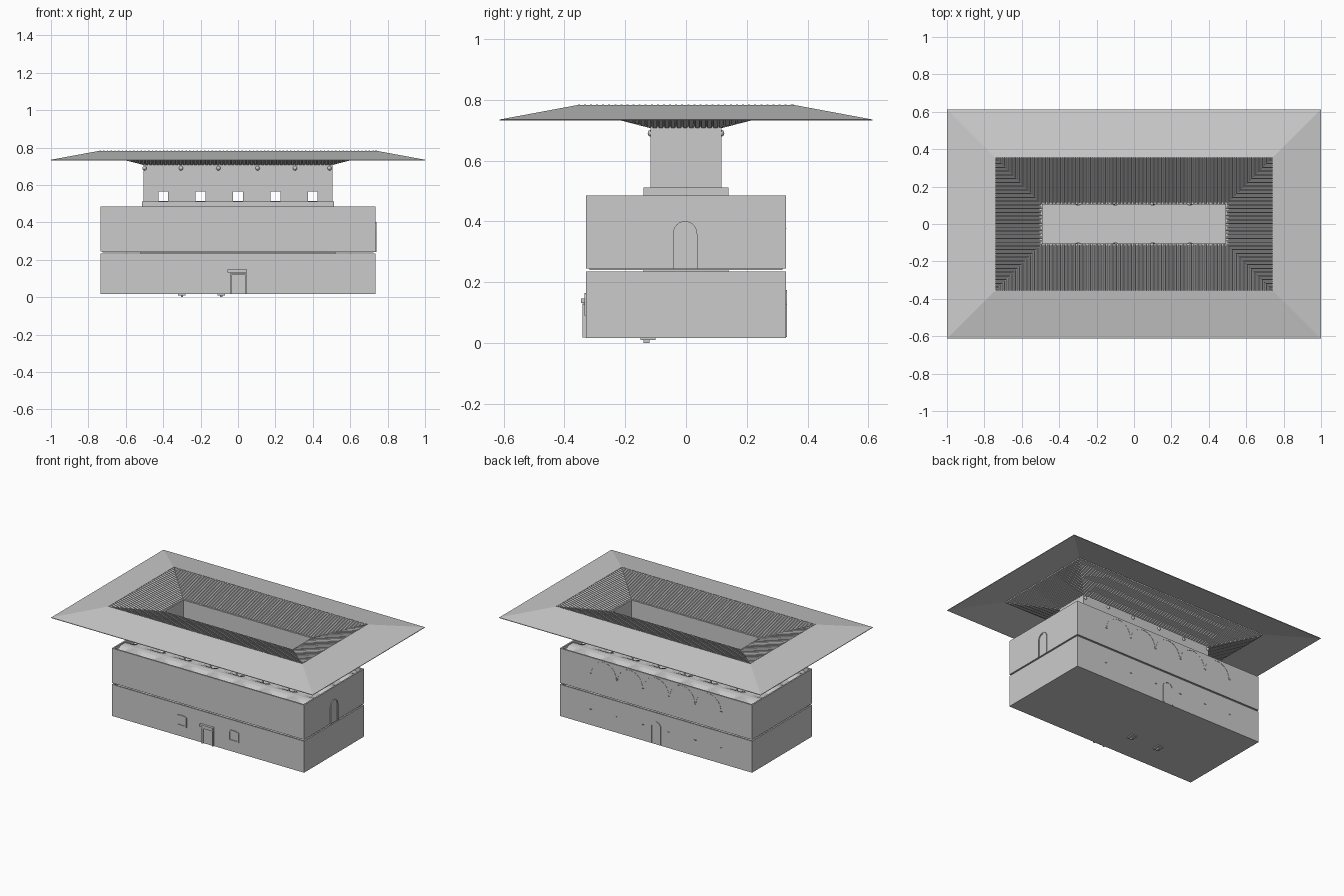
import bpy, bmesh, math
from mathutils import Matrix

if "Cube" in bpy.data.objects:
    bpy.data.objects.remove(bpy.data.objects["Cube"])


def make(name, verts, faces, thick=0, offset=-1):
    me = bpy.data.meshes.new(name)
    me.from_pydata(verts, [], faces)
    ob = bpy.data.objects.new(name, me)
    bpy.context.collection.objects.link(ob)
    if thick:
        m = ob.modifiers.new("thickness", 'SOLIDIFY')
        m.thickness, m.offset = thick, offset
    return ob


def from_bm(name, bm):
    ob = make(name, [], [])
    bm.to_mesh(ob.data)
    bm.free()
    return ob


def add_box(bm, x0, x1, y0, y1, z0, z1):
    m = (Matrix.Translation(((x0 + x1) / 2, (y0 + y1) / 2, (z0 + z1) / 2))
         @ Matrix.Diagonal((x1 - x0, y1 - y0, z1 - z0, 1)))
    bmesh.ops.create_cube(bm, size=1, matrix=m)


def box(name, *b):
    bm = bmesh.new()
    add_box(bm, *b)
    return from_bm(name, bm)


def ring(name, ox, oy, ix, iy, z0, z1):
    """Rectangular ring with an open middle."""
    v = [(sx * a, sy * b, z) for z in (z0, z1) for a, b in ((ox, oy), (ix, iy))
         for sx, sy in ((-1, -1), (1, -1), (1, 1), (-1, 1))]
    f = []
    for i in range(4):
        j = (i + 1) % 4
        f += [(i, j, 8 + j, 8 + i), (4 + j, 4 + i, 12 + i, 12 + j),
              (8 + i, 8 + j, 12 + j, 12 + i), (j, i, 4 + i, 4 + j)]
    return make(name, v, f)


def arch_profile(w, h, rise, n=12):
    pts = [(w / 2, 0)]
    pts += [(w / 2 * math.cos(math.pi * k / n), h - rise + rise * math.sin(math.pi * k / n))
            for k in range(n + 1)]
    return pts + [(-w / 2, 0)]


def opening(name, loc, angle, w, h, rise, depth, bar=0.008, sill=False):
    """Framed opening set on a wall; angle 0 faces -y."""
    out = arch_profile(w, h, rise)
    inn = arch_profile(w - 2 * bar, h - bar, max(rise - bar, 0.001))
    if sill:
        inn[0], inn[-1] = (inn[0][0], bar), (inn[-1][0], bar)
    n = len(out)
    v = [(x, 0, z) for x, z in out + inn]
    f = [(i, i + 1, n + i + 1, n + i) for i in range(n - 1)]
    if sill:
        f.append((n - 1, 0, n, 2 * n - 1))
    fr = make(name + "_frame", v, f, depth * 2, 0)
    pn = make(name + "_panel", [(x, -depth * 0.3, z) for x, z in inn], [tuple(range(n))])
    for o in (fr, pn):
        o.location, o.rotation_euler = loc, (0, 0, angle)


XS = [-0.725, -0.5, -0.3, -0.1, 0.1, 0.3, 0.5, 0.725]
YS = [-0.32, -0.12, 0.12, 0.32]


def vaults(name, spring, rise, n=12):
    """Groin vaults over every bay around the open court."""
    v, f = [], []
    for i in range(7):
        for j in range(3):
            if j == 1 and 0 < i < 6:
                continue
            b = len(v)
            for p in range(n + 1):
                for q in range(n + 1):
                    a, c = math.pi * p / n, math.pi * q / n
                    x = (XS[i] + XS[i + 1]) / 2 - math.cos(a) * (XS[i + 1] - XS[i]) / 2
                    y = (YS[j] + YS[j + 1]) / 2 - math.cos(c) * (YS[j + 1] - YS[j]) / 2
                    v.append((x, y, spring + rise * max(math.sin(a), math.sin(c))))
            for p in range(n):
                for q in range(n):
                    k = b + p * (n + 1) + q
                    f.append((k, k + n + 1, k + n + 2, k + 1))
    return make(name, v, f)


# Two storeys: outer walls, vaults, columns
for tag, z0, z1 in (("lower", 0.02, 0.235), ("upper", 0.245, 0.485)):
    ring(tag + "_walls", 0.735, 0.328, 0.725, 0.318, z0, z1)
    spring = z1 - 0.107
    vaults(tag + "_vaults", spring, 0.1)
    bm = bmesh.new()
    for x in XS[1:-1]:
        for y in (-0.12, 0.12):
            bmesh.ops.create_cone(bm, cap_ends=True, segments=12, radius1=0.011, radius2=0.011,
                                  depth=spring - z0, matrix=Matrix.Translation((x, y, (spring + z0) / 2)))
            bmesh.ops.create_cone(bm, cap_ends=True, segments=12, radius1=0.012, radius2=0.022,
                                  depth=0.02, matrix=Matrix.Translation((x, y, spring - 0.005)))
        # wall corbels on the back
        bmesh.ops.create_cone(bm, cap_ends=True, segments=12, radius1=0.006, radius2=0.02,
                              depth=0.02, matrix=Matrix.Translation((x, 0.311, spring - 0.01)))
    from_bm(tag + "_columns", bm)

box("ground_floor", -0.735, 0.735, -0.328, 0.328, 0.017, 0.024)
ring("upper_floor", 0.725, 0.318, 0.5, 0.11, 0.24, 0.246)
ring("lower_court_curb", 0.52, 0.14, 0.495, 0.11, 0.232, 0.246)
ring("upper_court_curb", 0.513, 0.139, 0.49, 0.103, 0.483, 0.512)

# Thin arch ribs showing on the back wall
v, f = [], []
for x0, x1 in zip(XS[1:-2], XS[2:-1]):
    b = len(v)
    for k in range(17):
        a = math.pi * k / 16
        for r in (0.093, 0.098):
            v.append(((x0 + x1) / 2 + r * math.cos(a), 0.3285, 0.378 + r * math.sin(a)))
    f += [(b + 2 * k, b + 2 * k + 2, b + 2 * k + 3, b + 2 * k + 1) for k in range(16)]
make("back_arch_ribs", v, f, 0.002, 0)

# Clerestory tower with five square windows on each long side
tower = ring("clerestory_walls", 0.505, 0.116, 0.49, 0.103, 0.51, 0.718)
bm = bmesh.new()
for x in (-0.4, -0.2, 0, 0.2, 0.4):
    add_box(bm, x - 0.026, x + 0.026, -0.3, 0.3, 0.514, 0.565)
cutter = from_bm("window_cutter", bm)
cutter.hide_render = True
cutter.hide_set(True)
cutter.display_type = 'WIRE'
m = tower.modifiers.new("windows", 'BOOLEAN')
m.operation, m.object, m.solver = 'DIFFERENCE', cutter, 'EXACT'

# Round lamps below the eaves
bm = bmesh.new()
for x in (-0.5, -0.305, -0.105, 0.105, 0.305, 0.49):
    for s in (-1, 1):
        bmesh.ops.create_uvsphere(bm, u_segments=12, v_segments=8, radius=0.012,
                                  matrix=Matrix.Translation((x, s * 0.114, 0.69)))
from_bm("eave_lamps", bm)

# Outer roof skirt: ridge down to the rim
v = [(sx * a, sy * b, z) for a, b, z in ((0.74, 0.355, 0.783), (1, 0.613, 0.735))
     for sx, sy in ((-1, -1), (1, -1), (1, 1), (-1, 1))]
make("roof_skirt", v, [(4 + i, 4 + (i + 1) % 4, (i + 1) % 4, i) for i in range(4)], 0.004)


# Inner roof: ribbed sheets draining to the court, hipped at the corners
def ribbed_sheet(name, half, inner_half, outer, inner, swap, sign):
    v, f = [], []
    step = 0.005
    n = int(2 * half / step)
    for i in range(n + 1):
        u = -half + 2 * half * i / n
        t = max(0, (abs(u) - inner_half) / (half - inner_half))
        w = (0, 0, -0.009, -0.009)[i % 4]
        for d, z in ((outer, 0.785), (inner + (outer - inner) * t, 0.72 + 0.065 * t)):
            v.append((sign * d, u, z + w) if swap else (u, sign * d, z + w))
        if i:
            k = 2 * i
            q = (k - 2, k, k + 1, k - 1)
            f.append(q if (sign < 0) != swap else q[::-1])
    make(name, v, f, 0.008)


for s, a, b in ((-1, "front", "left"), (1, "back", "right")):
    ribbed_sheet(a + "_inner_roof", 0.74, 0.49, 0.355, 0.103, False, s)
    ribbed_sheet(b + "_inner_roof", 0.355, 0.103, 0.74, 0.49, True, s)

# Front door and windows, back door, upper side door
opening("front_door", (0.003, -0.328, 0.018), 0, 0.085, 0.112, 0.002, 0.012)
box("front_lintel", -0.055, 0.048, -0.345, -0.325, 0.132, 0.147)
for s, n in ((-1, "left"), (1, "right")):
    opening(n + "_window", (s * 0.2, -0.328, 0.09), 0, 0.076, 0.075, 0.012, 0.006, sill=True)
opening("back_door", (0, 0.328, 0.02), math.pi, 0.078, 0.155, 0.04, 0.004)
opening("side_door", (0.735, -0.003, 0.243), math.pi / 2, 0.08, 0.158, 0.042, 0.006)

# Small drains under the floor
bm = bmesh.new()
for x in (-0.3, -0.09):
    add_box(bm, x - 0.02, x + 0.02, -0.15, -0.1, 0.01, 0.02)
    add_box(bm, x - 0.006, x + 0.006, -0.14, -0.12, 0, 0.02)
from_bm("floor_drains", bm)
